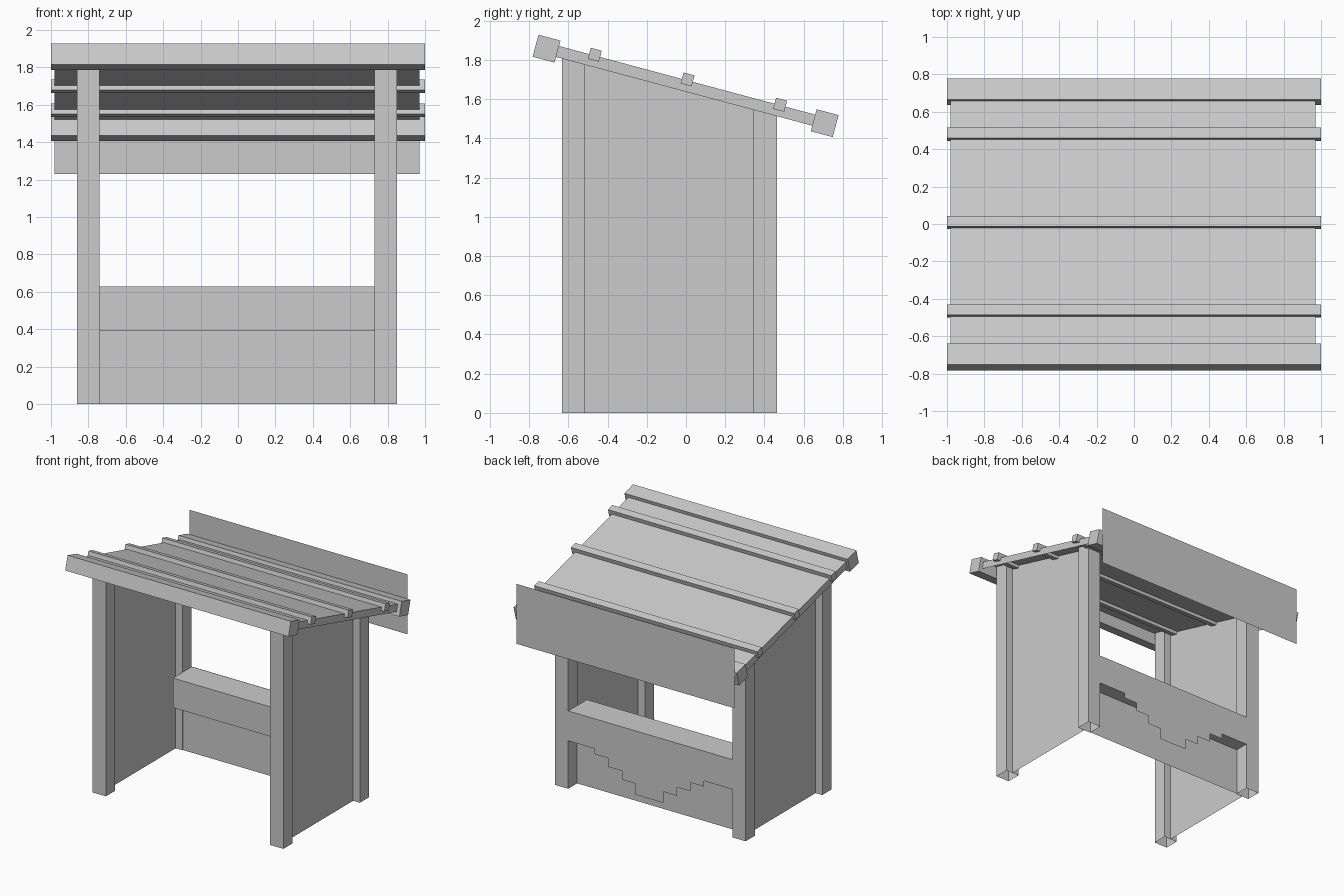
import bpy, bmesh, math
from mathutils import Matrix

if "Cube" in bpy.data.objects:
    bpy.data.objects.remove(bpy.data.objects["Cube"])

SLOPE = math.radians(-15)
RIDGE_Z = 1.667                      # roof centre line height at y = 0


def mesh_object(name, verts, faces):
    me = bpy.data.meshes.new(name)
    me.from_pydata(verts, [], faces)
    ob = bpy.data.objects.new(name, me)
    bpy.context.collection.objects.link(ob)
    return ob


def box(name, lo, hi, angle=0, pivot=None, drop_bottom=False):
    """Box from min/max corners, optionally tilted about x, optionally open below."""
    bm = bmesh.new()
    bmesh.ops.create_cube(bm, size=1)
    for v in bm.verts:
        v.co = [l + (c + 0.5) * (h - l) for c, l, h in zip(v.co, lo, hi)]
    if drop_bottom:
        bm.normal_update()
        bmesh.ops.delete(bm, geom=[f for f in bm.faces if f.normal.z < -0.9], context='FACES')
    if angle:
        bm.transform(Matrix.Translation(pivot) @ Matrix.Rotation(angle, 4, 'X'))
    me = bpy.data.meshes.new(name)
    bm.to_mesh(me)
    bm.free()
    ob = bpy.data.objects.new(name, me)
    bpy.context.collection.objects.link(ob)
    return ob


def roof_z(y):
    return RIDGE_Z + 0.028 + y * math.tan(SLOPE)


# Posts: open at the bottom, tops cut to the roof slope
for side, x0 in (("left", -0.86), ("right", 0.73)):
    for end, y0, y1 in (("front", -0.633, -0.515), ("back", 0.345, 0.465)):
        post = box(f"{end}_{side}_post", (x0, y0, 0), (x0 + 0.12, y1, 1), drop_bottom=True)
        for v in post.data.vertices:
            if v.co.z > 0.5:
                v.co.z = roof_z(v.co.y)

# Side walls: single sheets between the posts
for side, x in (("left", -0.80), ("right", 0.79)):
    a, b = -0.515, 0.345
    mesh_object(f"{side}_wall", [(x, a, 0), (x, b, 0), (x, b, roof_z(b)), (x, a, roof_z(a))],
                [(0, 1, 2, 3)])

# Roof sheet with turned-down edges
box("roof_sheet", (-0.98, -0.70, -0.029), (0.97, 0.70, 0.029), SLOPE, (0, 0, RIDGE_Z), True)

# Heavy end beams and thin battens, tilted with the roof
for name, y, z, s in (("front_roof_beam", -0.711, 1.857, 0.058),
                      ("back_roof_beam", 0.707, 1.477, 0.058),
                      ("front_batten", -0.465, 1.826, 0.029),
                      ("middle_batten", 0.008, 1.700, 0.029),
                      ("back_batten", 0.480, 1.571, 0.029)):
    box(name, (-1, -s, -s), (1, s, s), SLOPE, (0, y, z))

# Sign board hanging on the back beam
y = 0.781
mesh_object("back_board", [(-0.98, y, 1.23), (0.97, y, 1.23), (0.97, y, 1.715), (-0.98, y, 1.715)],
            [(0, 1, 2, 3)])

# Counter and the panel below it
box("counter", (-0.74, 0.225, 0.39), (0.73, 0.465, 0.63))
mesh_object("counter_panel", [(-0.80, 0.35, 0), (0.79, 0.35, 0), (0.79, 0.35, 0.39), (-0.80, 0.35, 0.39)],
            [(0, 1, 2, 3)])

# Stepped cloth hanging from the back of the counter
steps = [(0.49, 0.345), (0.37, 0.275), (0.245, 0.205), (0.125, 0.115)]
half, z = [], 0.39
for hx, hz in steps:
    half += [(hx, z), (hx, hz)]
    z = hz
outline = [(-0.735, 0.63), (-0.735, 0.39)] + [(-a, b) for a, b in half]
outline += half[::-1] + [(0.725, 0.39), (0.725, 0.63)]
mesh_object("stepped_cloth", [(a, 0.468, b) for a, b in outline], [tuple(range(len(outline)))])
